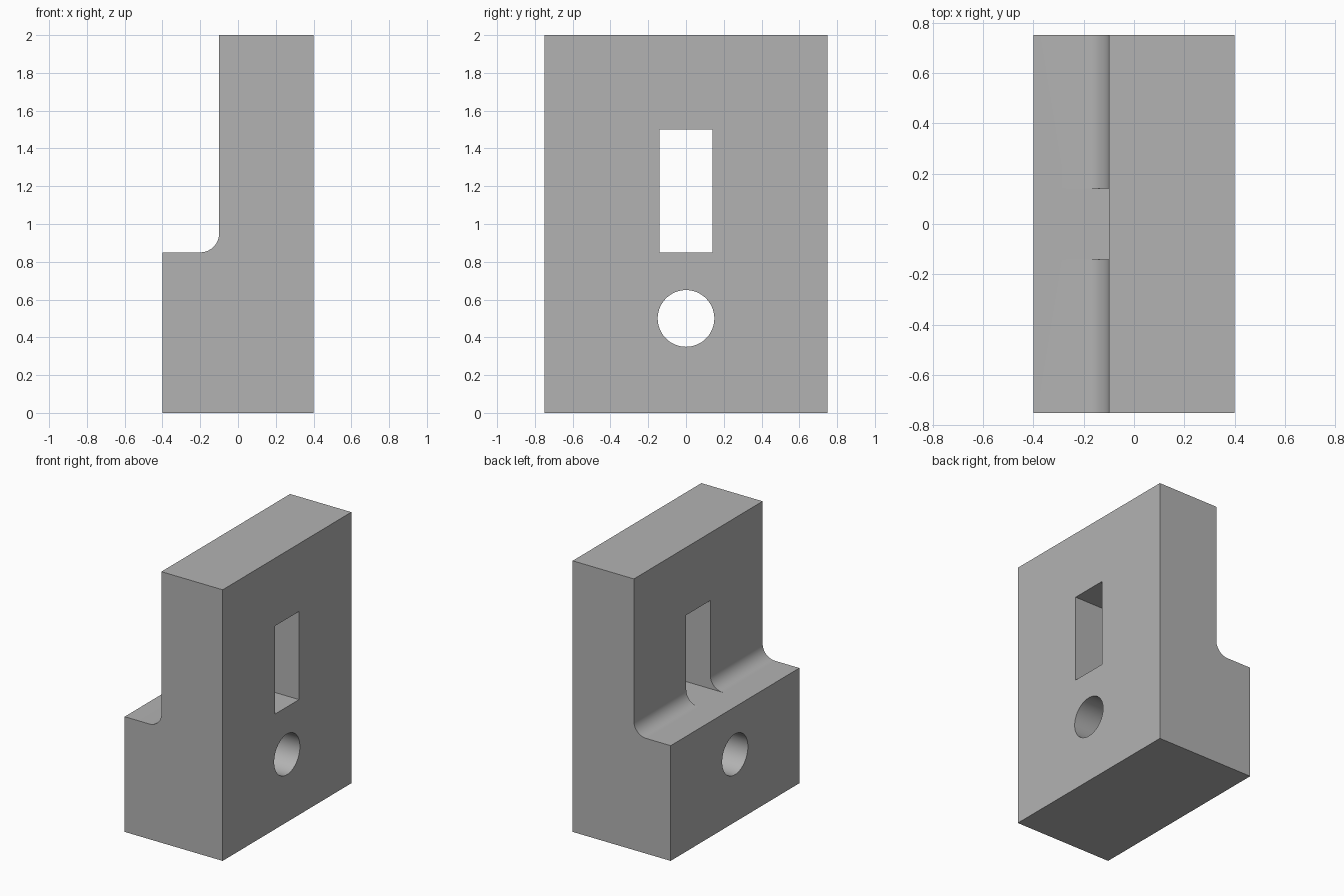
import bpy
import bmesh
import math
from mathutils import Matrix

cube = bpy.data.objects.get("Cube")
if cube:
    bpy.data.objects.remove(cube, do_unlink=True)

DEPTH = 1.5
LEDGE, FILLET = 0.85, 0.1

# Single grey material
grey = bpy.data.materials.new("plain_grey")
grey.use_nodes = True
colour = (0.45, 0.45, 0.45, 1)
grey.diffuse_color = colour
grey.node_tree.nodes["Principled BSDF"].inputs["Base Color"].default_value = colour


def make_object(name, bm):
    bmesh.ops.recalc_face_normals(bm, faces=bm.faces)
    mesh = bpy.data.meshes.new(name)
    bm.to_mesh(mesh)
    bm.free()
    mesh.materials.append(grey)
    obj = bpy.data.objects.new(name, mesh)
    bpy.context.collection.objects.link(obj)
    return obj


# Stepped block: L profile with a filleted inner corner, extruded along y
profile = [(-0.4, 0), (0.4, 0), (0.4, 2), (-0.1, 2)]
for i in range(17):
    a = -math.pi / 2 * i / 16
    profile.append((-0.2 + FILLET * math.cos(a), LEDGE + FILLET + FILLET * math.sin(a)))
profile.append((-0.4, LEDGE))
bm = bmesh.new()
face = bm.faces.new([bm.verts.new((x, -DEPTH / 2, z)) for x, z in profile])
extruded = bmesh.ops.extrude_face_region(bm, geom=[face])["geom"]
verts = [v for v in extruded if isinstance(v, bmesh.types.BMVert)]
bmesh.ops.translate(bm, vec=(0, DEPTH, 0), verts=verts)
block = make_object("stepped_block", bm)

# Slot cutter: rests level with the ledge
bm = bmesh.new()
bmesh.ops.create_cube(bm, size=1, matrix=Matrix.Translation((0.1, 0, 1.175))
                      @ Matrix.Diagonal((0.8, 0.28, 0.65, 1)))
slot = make_object("slot_cutter", bm)

# Round hole cutter along x
bm = bmesh.new()
bmesh.ops.create_cone(bm, cap_ends=True, segments=64, radius1=0.15, radius2=0.15, depth=1.2,
                      matrix=Matrix.Translation((0, 0, 0.5)) @ Matrix.Rotation(math.pi / 2, 4, "Y"))
hole = make_object("hole_cutter", bm)

# Cut both openings, then remove the cutters
bpy.context.view_layer.objects.active = block
block.select_set(True)
for cutter in (slot, hole):
    mod = block.modifiers.new(cutter.name, "BOOLEAN")
    mod.operation = "DIFFERENCE"
    mod.solver = "EXACT"
    mod.object = cutter
    bpy.ops.object.modifier_apply(modifier=mod.name)
    bpy.data.objects.remove(cutter, do_unlink=True)

bpy.ops.object.shade_smooth_by_angle(angle=math.radians(30))
